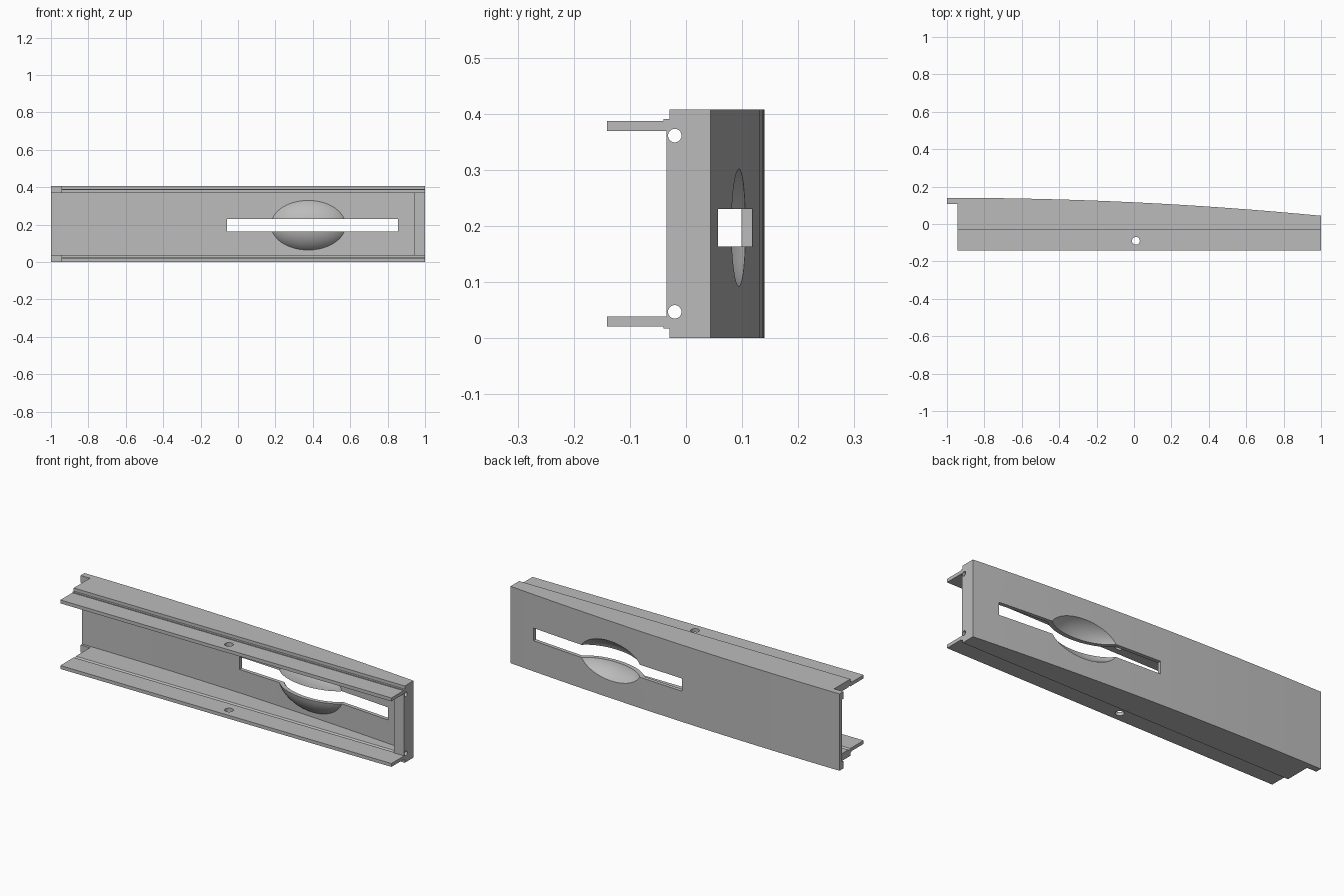
import bpy, bmesh, math
from mathutils import Matrix

cube = bpy.data.objects.get("Cube")
if cube:
    bpy.data.objects.remove(cube)

grey = bpy.data.materials.new("plain_grey")
grey.use_nodes = True
grey.diffuse_color = (0.5, 0.5, 0.5, 1)
grey.node_tree.nodes["Principled BSDF"].inputs["Base Color"].default_value = (0.5, 0.5, 0.5, 1)

H = 0.408                       # overall height
LOW, HIGH = 0.039, 0.370        # inside faces of the channel
SHELL = 0.02                    # panel thickness


def add(name, bm):
    bmesh.ops.recalc_face_normals(bm, faces=bm.faces)
    mesh = bpy.data.meshes.new(name)
    bm.to_mesh(mesh)
    bm.free()
    ob = bpy.data.objects.new(name, mesh)
    bpy.context.scene.collection.objects.link(ob)
    mesh.materials.append(grey)
    return ob


def prism(name, points, z0, z1):
    bm = bmesh.new()
    face = bm.faces.new([bm.verts.new((x, y, z0)) for x, y in points])
    ext = bmesh.ops.extrude_face_region(bm, geom=[face])
    top = [v for v in ext["geom"] if isinstance(v, bmesh.types.BMVert)]
    bmesh.ops.translate(bm, verts=top, vec=(0, 0, z1 - z0))
    return add(name, bm)


def box(name, x0, x1, y0, y1, z0, z1):
    return prism(name, [(x0, y0), (x1, y0), (x1, y1), (x0, y1)], z0, z1)


def rod(name, centre, radius, length, axis):
    bm = bmesh.new()
    turn = Matrix.Rotation(math.pi / 2, 4, 'Y') if axis == 'X' else Matrix()
    bmesh.ops.create_cone(bm, cap_ends=True, segments=32, radius1=radius, radius2=radius,
                          depth=length, matrix=Matrix.Translation(centre) @ turn)
    return add(name, bm)


def ellipsoid(name, centre, radii, angle):
    bm = bmesh.new()
    m = Matrix.Translation(centre) @ Matrix.Rotation(angle, 4, 'Z') @ Matrix.Diagonal((*radii, 1))
    bmesh.ops.create_uvsphere(bm, u_segments=64, v_segments=40, radius=1, matrix=m)
    return add(name, bm)


def cut(target, cutter, keep=False):
    mod = target.modifiers.new("cut", 'BOOLEAN')
    mod.operation = 'DIFFERENCE'
    mod.solver = 'EXACT'
    mod.object = cutter
    bpy.context.view_layer.update()
    graph = bpy.context.evaluated_depsgraph_get()
    mesh = bpy.data.meshes.new_from_object(target.evaluated_get(graph))
    target.modifiers.clear()
    target.data = mesh
    if not keep:
        bpy.data.objects.remove(cutter)


def back(x):
    return 0.14 - 0.096 * ((x + 1) / 2) ** 2


def curve(x0, x1, offset, n=16):
    xs = [x1 + (x0 - x1) * i / n for i in range(n + 1)]
    return [(x, back(x) - offset) for x in xs]


# Curved body, notched at one end
body = prism("curved_body", [(-1, 0.107), (-0.945, 0.107), (-0.945, -0.029), (1, -0.029)]
             + curve(-1, 1, 0), 0, H)

# Channel hollow, with the scoop's inner bulge left standing
scoop_x, scoop_z, tilt = 0.38, 0.197, math.radians(-3.8)
centre = (scoop_x, back(scoop_x) + 0.05, scoop_z)
hollow = prism("hollow", [(-1.1, -0.3), (0.94, -0.3)] + curve(-1.1, 0.94, SHELL), LOW, HIGH)
cut(hollow, ellipsoid("bulge", centre, (0.231, 0.14, 0.153), tilt))
cut(body, hollow)

# Scoop and long slot
cut(body, ellipsoid("scoop", centre, (0.21, 0.12, 0.115), tilt))
cut(body, box("slot", -0.06, 0.855, -0.01, 0.3, 0.163, 0.23))

# Rim in front of the closed end
rim = box("end_rim", 0.94, 1, -0.035, -0.029, LOW, HIGH)

# Flanges with a small raised step, mirrored top and bottom
parts = [body, rim]
for side, mirror in (("bottom", False), ("top", True)):
    def span(a, b):
        return (H - b, H - a) if mirror else (a, b)
    flange = box(side + "_flange", -0.945, 1, -0.141, -0.029, *span(0.021, LOW))
    step = box(side + "_step", -0.945, 1, -0.04, -0.029, *span(0.017, 0.021))
    cut(flange, rod("flange_hole", (0.01, -0.09, sum(span(0.021, LOW)) / 2), 0.021, 0.1, 'Z'))
    bore = rod("end_bore", (0, -0.02, span(0.047, 0.047)[0]), 0.012, 2.2, 'X')
    for ob in (body, rim, flange):
        cut(ob, bore, keep=True)
    bpy.data.objects.remove(bore)
    parts += [flange, step]

# Smooth curved surfaces, sharp edges
bpy.ops.object.select_all(action='DESELECT')
for ob in parts:
    ob.select_set(True)
bpy.context.view_layer.objects.active = body
bpy.ops.object.shade_smooth_by_angle(angle=math.radians(25))
